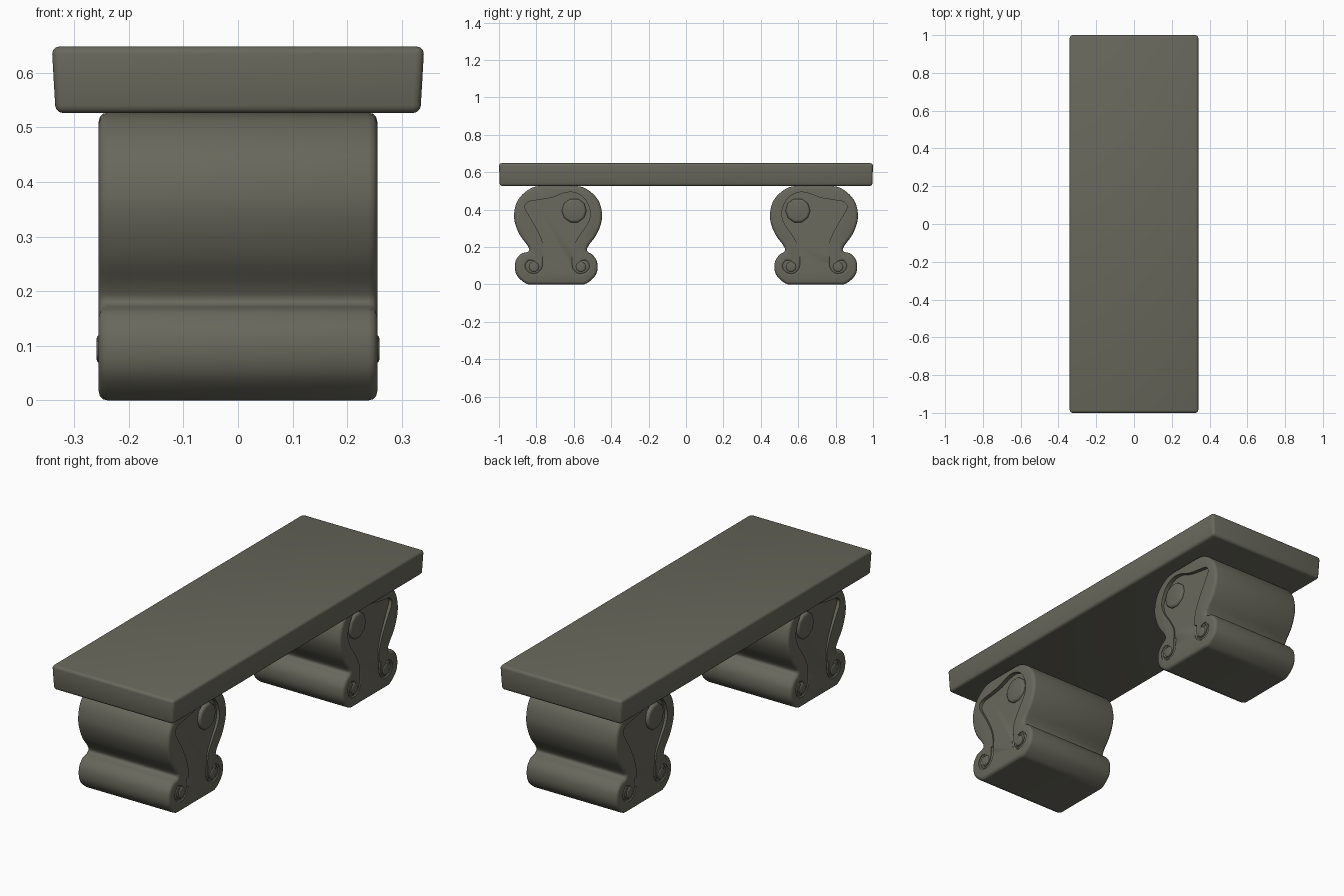
import bpy, bmesh, math
from mathutils import Vector

if "Cube" in bpy.data.objects:
    bpy.data.objects.remove(bpy.data.objects["Cube"])

stone = bpy.data.materials.new("olive grey stone")
stone.diffuse_color = (0.14, 0.137, 0.107, 1)
stone.use_nodes = True
stone.node_tree.nodes["Principled BSDF"].inputs["Base Color"].default_value = stone.diffuse_color
LEG_Y, HALF = -0.684, 0.255      # leg centre and half width


def add_object(name, bm):
    bmesh.ops.recalc_face_normals(bm, faces=bm.faces)
    me = bpy.data.meshes.new(name)
    bm.to_mesh(me)
    bm.free()
    me.materials.append(stone)
    ob = bpy.data.objects.new(name, me)
    bpy.context.collection.objects.link(ob)
    return ob


def smooth_path(pts, n=4, closed=True):
    """Catmull-Rom curve through the points."""
    out, m = [], len(pts)
    v = [Vector(p) for p in pts]
    for i in range(m if closed else m - 1):
        if closed:
            a, b, c, d = (v[(i + k) % m] for k in (-1, 0, 1, 2))
        else:
            a, b, c, d = (v[min(max(i + k, 0), m - 1)] for k in (-1, 0, 1, 2))
        for s in range(n):
            t = s / n
            out.append(0.5 * (2 * b + (c - a) * t + (2 * a - 5 * b + 4 * c - d) * t * t
                              + (3 * b - a - 3 * c + d) * t ** 3))
    if not closed:
        out.append(v[-1])
    return out


def prism(name, pts, x_inner, x_outer):
    """Extrude a (y, z) outline along x; x_inner may depend on z."""
    bm = bmesh.new()
    a = [bm.verts.new((x_inner(p[1]), p[0] + LEG_Y, p[1])) for p in pts]
    b = [bm.verts.new((x_outer, p[0] + LEG_Y, p[1])) for p in pts]
    bm.faces.new(a)
    bm.faces.new(b)
    for i in range(len(pts)):
        j = (i + 1) % len(pts)
        bm.faces.new((a[i], a[j], b[j], b[i]))
    return add_object(name, bm)


def bevel(ob, width, segs):
    m = ob.modifiers.new("bevel", "BEVEL")
    m.width, m.segments, m.limit_method = width, segs, "ANGLE"
    m.angle_limit = math.radians(55)
    m.use_clamp_overlap = False


def mirror(ob, x, y):
    m = ob.modifiers.new("mirror", "MIRROR")
    m.use_axis = (x, y, False)
    m.use_mirror_merge = False


def finish(ob, angle=40):
    bpy.ops.object.select_all(action="DESELECT")
    ob.select_set(True)
    bpy.context.view_layer.objects.active = ob
    bpy.ops.object.convert(target="MESH")
    bpy.ops.object.shade_smooth_by_angle(angle=math.radians(angle))


# seat slab, slightly wider at the top
bm = bmesh.new()
bmesh.ops.create_cube(bm, size=2)
for v in bm.verts:
    top = v.co.z > 0
    v.co = (v.co.x * (0.341 if top else 0.334), v.co.y * (1.0 if top else 0.996),
            0.648 if top else 0.526)
seat = add_object("seat", bm)
bevel(seat, 0.014, 3)
finish(seat)

# leg body: scrolled outline
side = [(-0.09, 0.0), (-0.15, 0.0), (-0.2, 0.035), (-0.22, 0.075), (-0.217, 0.125),
        (-0.19, 0.162), (-0.155, 0.18), (-0.165, 0.21), (-0.202, 0.26), (-0.228, 0.32),
        (-0.235, 0.38), (-0.215, 0.45), (-0.16, 0.505), (-0.09, 0.527)]
outline = smooth_path(side + [(-u, z) for u, z in reversed(side)])
outline = [(u - (0.01 if z < 0.17 else 0), min(max(z, 0), 0.527)) for u, z in outline]
legs = prism("legs", outline, lambda z: -HALF, HALF)
bevel(legs, 0.016, 3)

# cutter: panel that sinks deeper towards the top
panel = smooth_path([(-0.08, 0.04), (-0.08, 0.11), (-0.075, 0.16), (-0.08, 0.22), (-0.11, 0.29),
                     (-0.15, 0.36), (-0.177, 0.41), (-0.16, 0.442), (-0.1, 0.452), (-0.03, 0.465),
                     (0.03, 0.488), (0.085, 0.492), (0.14, 0.46), (0.172, 0.39), (0.16, 0.33),
                     (0.12, 0.27), (0.085, 0.21), (0.078, 0.16), (0.08, 0.11), (0.08, 0.04)], 3)
panel_cutter = prism("panel_cutter", panel, lambda z: HALF - 0.05 * (z - 0.06), 0.32)
mirror(panel_cutter, True, False)

# cutter: curled grooves of the scrolls
curl = smooth_path([(-0.078, 0.15), (-0.082, 0.09), (-0.112, 0.058), (-0.155, 0.066),
                    (-0.172, 0.1), (-0.152, 0.128), (-0.122, 0.122)], 4, False)
cu = bpy.data.curves.new("groove_cutter", "CURVE")
cu.dimensions = "3D"
cu.bevel_depth, cu.bevel_resolution, cu.use_fill_caps = 0.008, 1, True
for sx in (-1, 1):
    for sy in (-1, 1):
        sp = cu.splines.new("POLY")
        sp.points.add(len(curl) - 1)
        for p, c in zip(sp.points, curl):
            p.co = (sx * (HALF + 0.001), LEG_Y + sy * c[0] - 0.004, c[1], 1)
groove_cutter = bpy.data.objects.new("groove_cutter", cu)
bpy.context.collection.objects.link(groove_cutter)
finish(groove_cutter)

for cutter in (panel_cutter, groove_cutter):
    m = legs.modifiers.new("cut", "BOOLEAN")
    m.operation, m.solver, m.object = "DIFFERENCE", "EXACT", cutter
    cutter.hide_render = True
mirror(legs, False, True)
finish(legs, 50)
for cutter in (panel_cutter, groove_cutter):
    bpy.data.objects.remove(cutter)


def disc(name, u, z, r, x_top, sides, width):
    """Round boss on the leg ends, repeated on all four ends."""
    pts = [(u + r * math.cos(2 * math.pi * i / sides), z + r * math.sin(2 * math.pi * i / sides))
           for i in range(sides)]
    ob = prism(name, pts, lambda _: 0.2, x_top)
    bevel(ob, width, 3)
    mirror(ob, True, True)
    finish(ob, 50)


# round bosses and scroll eyes
disc("boss", 0.086, 0.395, 0.066, 0.254, 10, 0.012)
disc("scroll_eye_outer", -0.129, 0.094, 0.028, 0.259, 10, 0.008)
disc("scroll_eye_inner", 0.122, 0.094, 0.028, 0.259, 10, 0.008)
